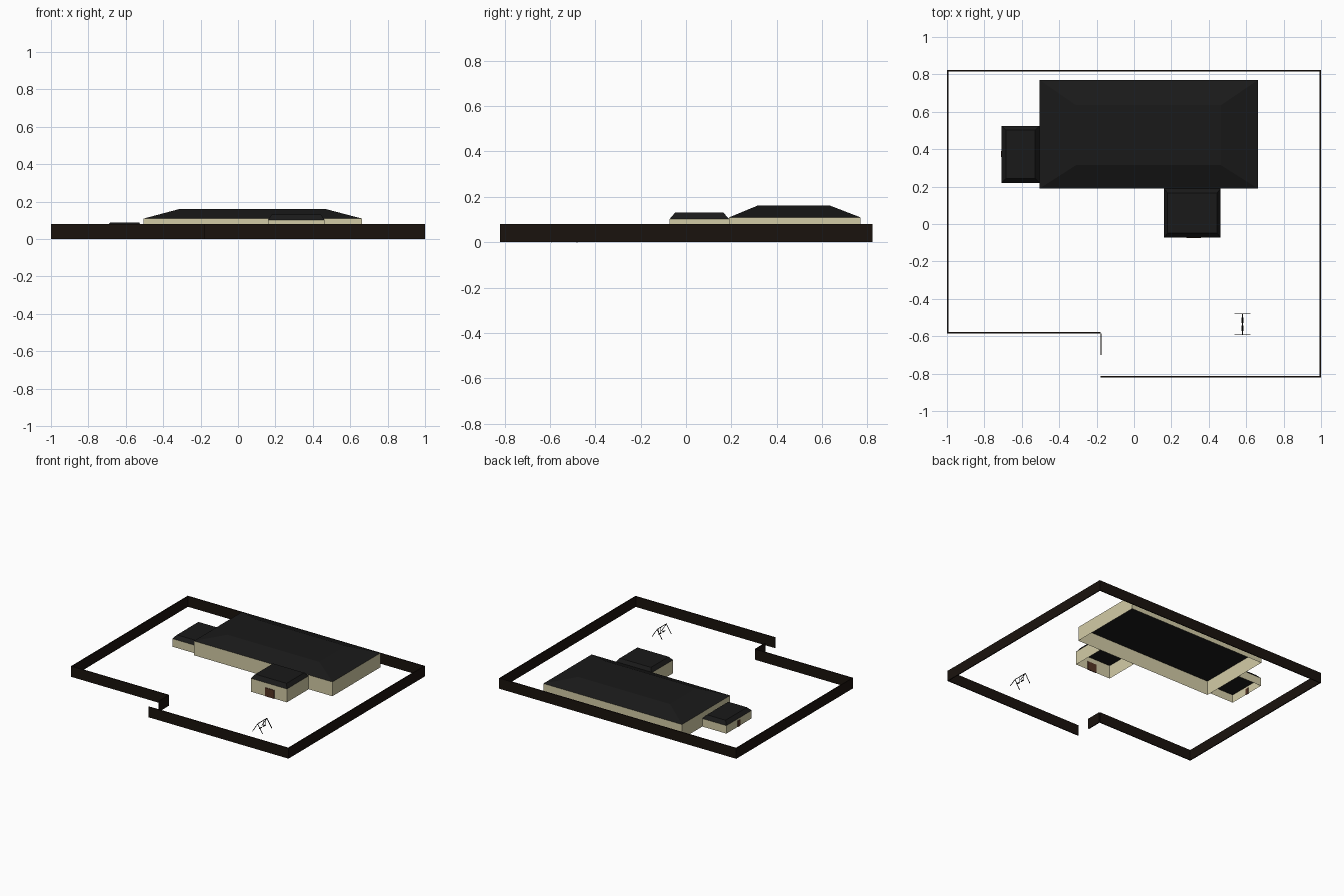
import bpy, bmesh
from mathutils import Vector

if "Cube" in bpy.data.objects:
    bpy.data.objects.remove(bpy.data.objects["Cube"])


def material(name, rgb):
    m = bpy.data.materials.new(name)
    m.diffuse_color = (*rgb, 1)
    m.use_nodes = True
    m.node_tree.nodes["Principled BSDF"].inputs["Base Color"].default_value = m.diffuse_color
    return m


WALL = material("cream", (0.65, 0.60, 0.38))
ROOF = material("charcoal", (0.01, 0.01, 0.01))
FENCE = material("dark_wood", (0.010, 0.006, 0.004))
DOOR = material("brown", (0.09, 0.035, 0.018))
METAL = material("black_metal", (0.008, 0.008, 0.008))


def finish(name, bm, mat):
    bmesh.ops.recalc_face_normals(bm, faces=bm.faces)
    mesh = bpy.data.meshes.new(name)
    bm.to_mesh(mesh)
    bm.free()
    mesh.materials.append(mat)
    ob = bpy.data.objects.new(name, mesh)
    bpy.context.collection.objects.link(ob)
    return ob


def frustum(name, low, high, z0, z1, mat, caps=True):
    """Four-sided solid between two (x0, x1, y0, y1) rectangles."""
    bm = bmesh.new()
    rings = []
    for (x0, x1, y0, y1), z in ((low, z0), (high, z1)):
        rings.append([bm.verts.new((x, y, z)) for x, y in
                      ((x0, y0), (x1, y0), (x1, y1), (x0, y1))])
    a, b = rings
    for i in range(4):
        j = (i + 1) % 4
        bm.faces.new((a[i], a[j], b[j], b[i]))
    if caps:
        bm.faces.new(a[::-1])
        bm.faces.new(b)
    return finish(name, bm, mat)


def box(name, rect, z0, z1, mat):
    return frustum(name, rect, rect, z0, z1, mat)


def building(name, rect, top, eave, ridge):
    # Open-bottomed walls under a flat-topped hip roof
    frustum(name + "_walls", rect, rect, 0, eave, WALL, caps=False)
    frustum(name + "_roof", rect, top, eave, ridge, ROOF)


def bars(name, segments, r, mat):
    """Thin square bars between pairs of points."""
    bm = bmesh.new()
    for p, q in segments:
        p, q = Vector(p), Vector(q)
        d = q - p
        mat4 = d.to_track_quat('Z', 'Y').to_matrix().to_4x4()
        mat4.translation = (p + q) / 2
        new = bmesh.ops.create_cube(bm, size=1)["verts"]
        bmesh.ops.scale(bm, vec=(2 * r, 2 * r, d.length), verts=new)
        bmesh.ops.transform(bm, matrix=mat4, verts=new)
    return finish(name, bm, mat)


# Buildings
building("main_hall", (-0.505, 0.663, 0.19, 0.77),
         (-0.31, 0.465, 0.315, 0.635), 0.109, 0.161)
building("front_porch", (0.16, 0.463, -0.072, 0.19),
         (0.18, 0.443, -0.048, 0.165), 0.102, 0.13)
building("side_annex", (-0.708, -0.505, 0.22, 0.525),
         (-0.685, -0.528, 0.243, 0.502), 0.061, 0.087)

# Doors
box("front_door", (0.28, 0.358, -0.076, -0.070), 0, 0.065, DOOR)
box("side_door", (-0.712, -0.706, 0.358, 0.39), 0, 0.046, DOOR)

# Perimeter fence following the plot outline, with a gateway gap
T = 0.007
outline = [(-0.18, -0.70), (-0.18, -0.585), (-1, -0.585), (-1, 0.823),
           (1, 0.823), (1, -0.82), (-0.18, -0.82)]
for i, (p, q) in enumerate(zip(outline, outline[1:])):
    x0, x1 = sorted((p[0], q[0]))
    y0, y1 = sorted((p[1], q[1]))
    if x0 == x1:
        x0, x1 = (x0 - T, x0) if x0 > 0 else (x0, x0 + T)
    else:
        y0, y1 = (y0 - T, y0) if y0 > 0 else (y0, y0 + T)
    box(f"fence_{i}", (x0, x1, y0, y1), 0, 0.08, FENCE)

# Swing set: A-frame ends, top bar and two hanging seats
X, H, Y0, Y1 = 0.58, 0.066, -0.592, -0.48
frame = [((X, Y0, H), (X, Y1, H))]
for y in (Y0, Y1):
    for s in (-1, 1):
        frame.append(((X, y, H), (X + s * 0.042, y, 0)))
bars("swing_frame", frame, 0.0018, METAL)
for i, y in enumerate((-0.558, -0.514)):
    ropes = [((X, y + s * 0.012, H), (X, y + s * 0.012, 0.022)) for s in (-1, 1)]
    bars(f"swing_ropes_{i}", ropes, 0.0008, METAL)
    box(f"swing_seat_{i}", (X - 0.005, X + 0.005, y - 0.014, y + 0.014),
        0.02, 0.023, METAL)
